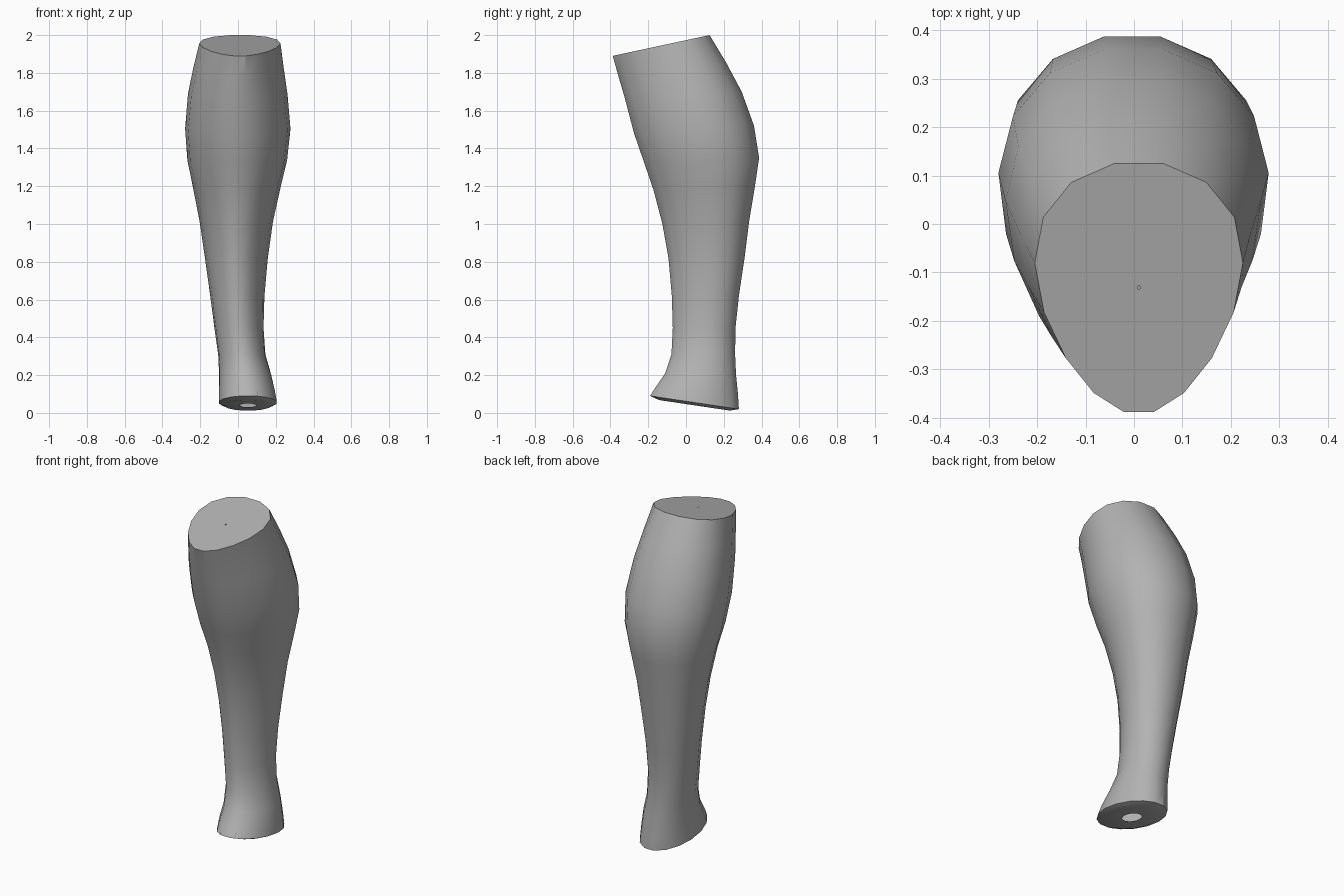
import bpy
import bmesh
from math import sin, cos, pi, radians

cube = bpy.data.objects.get("Cube")
if cube:
    bpy.data.objects.remove(cube)

SIDES = 16

skin = bpy.data.materials.new("plain grey")
skin.use_nodes = True
grey = (0.45, 0.45, 0.45, 1)
skin.diffuse_color = grey
skin.node_tree.nodes["Principled BSDF"].inputs["Base Color"].default_value = grey


def make_ring(bm, front, back, xmin, xmax, egg):
    """Egg-shaped, tilted section; front and back are (y, z) points."""
    angles = [2 * pi * (i + 0.5) / SIDES for i in range(SIDES)]
    widths = [sin(a) * (1 - egg * cos(a)) for a in angles]
    widest = max(widths)
    ring = []
    for a, w in zip(angles, widths):
        u = w / widest
        v = (1 - cos(a) / cos(pi / SIDES)) / 2
        x = (xmin + xmax) / 2 + u * (xmax - xmin) / 2
        y = front[0] + v * (back[0] - front[0])
        z = front[1] + v * (back[1] - front[1])
        ring.append(bm.verts.new((x, y, z)))
    return ring


def bridge(bm, lower, upper):
    for i in range(SIDES):
        j = (i + 1) % SIDES
        bm.faces.new((lower[i], lower[j], upper[j], upper[i]))


def inner_ring(bm, ring, scale, drop):
    """Shrunken copy of a ring about its centre."""
    mid = sum((v.co for v in ring[1:]), ring[0].co.copy()) / SIDES
    result = []
    for v in ring:
        co = mid.lerp(v.co, scale)
        co.z -= drop
        result.append(bm.verts.new(co))
    return result


def finish(bm, name, angle):
    mesh = bpy.data.meshes.new(name)
    bm.to_mesh(mesh)
    bm.free()
    mesh.materials.append(skin)
    obj = bpy.data.objects.new(name, mesh)
    bpy.context.collection.objects.link(obj)
    bpy.ops.object.select_all(action="DESELECT")
    obj.select_set(True)
    bpy.context.view_layer.objects.active = obj
    bpy.ops.object.shade_smooth_by_angle(angle=radians(angle))
    return obj


# Leg sections from sole to knee: front (y, z), back (y, z), x range, egg shape
sections = [
    ((-.19, .09), (.28, .02), -.10, .205, .0),
    ((-.165, .13), (.275, .10), -.10, .195, .0),
    ((-.11, .21), (.265, .2), -.10, .175, .05),
    ((-.077, .31), (.26, .31), -.105, .145, .1),
    ((-.07, .45), (.262, .45), -.125, .135, .15),
    ((-.075, .62), (.28, .62), -.147, .14, .2),
    ((-.093, .82), (.31, .82), -.175, .158, .22),
    ((-.125, 1.0), (.335, 1.02), -.203, .185, .22),
    ((-.172, 1.18), (.365, 1.2), -.238, .225, .2),
    ((-.22, 1.32), (.387, 1.35), -.268, .26, .15),
    ((-.275, 1.48), (.36, 1.52), -.28, .278, .15),
    ((-.325, 1.67), (.295, 1.7), -.265, .262, .18),
    ((-.36, 1.79), (.215, 1.85), -.237, .242, .22),
    ((-.388, 1.89), (.125, 2.0), -.205, .225, .24),
]
bm = bmesh.new()
rings = [make_ring(bm, *s) for s in sections]
for lower, upper in zip(rings, rings[1:]):
    bridge(bm, lower, upper)

# Flat knee cut with a pinhole at its centre
bridge(bm, rings[-1], inner_ring(bm, rings[-1], 0.015, 0))

# Slightly bulged sole with an open centre
rim = inner_ring(bm, rings[0], 0.8, 0.015)
bridge(bm, rim, rings[0])
bridge(bm, inner_ring(bm, rim, 0.35, 0.0), rim)
finish(bm, "lower_leg", 32)

# Row of small pointed toes along the front edge of the foot
bm = bmesh.new()
for i in range(4):
    x = 0.005 + 0.032 * i
    y = -0.182 + 0.006 * abs(i - 1.5)
    tip = bm.verts.new((x, y - 0.01, 0.088))
    base = [bm.verts.new(p) for p in (
        (x - 0.016, y + 0.02, 0.09), (x + 0.016, y + 0.02, 0.09),
        (x, y + 0.02, 0.125))]
    for k in range(3):
        bm.faces.new((base[k], tip, base[(k + 1) % 3]))
    bm.faces.new(base)
bmesh.ops.recalc_face_normals(bm, faces=bm.faces)
finish(bm, "toes", 20)
